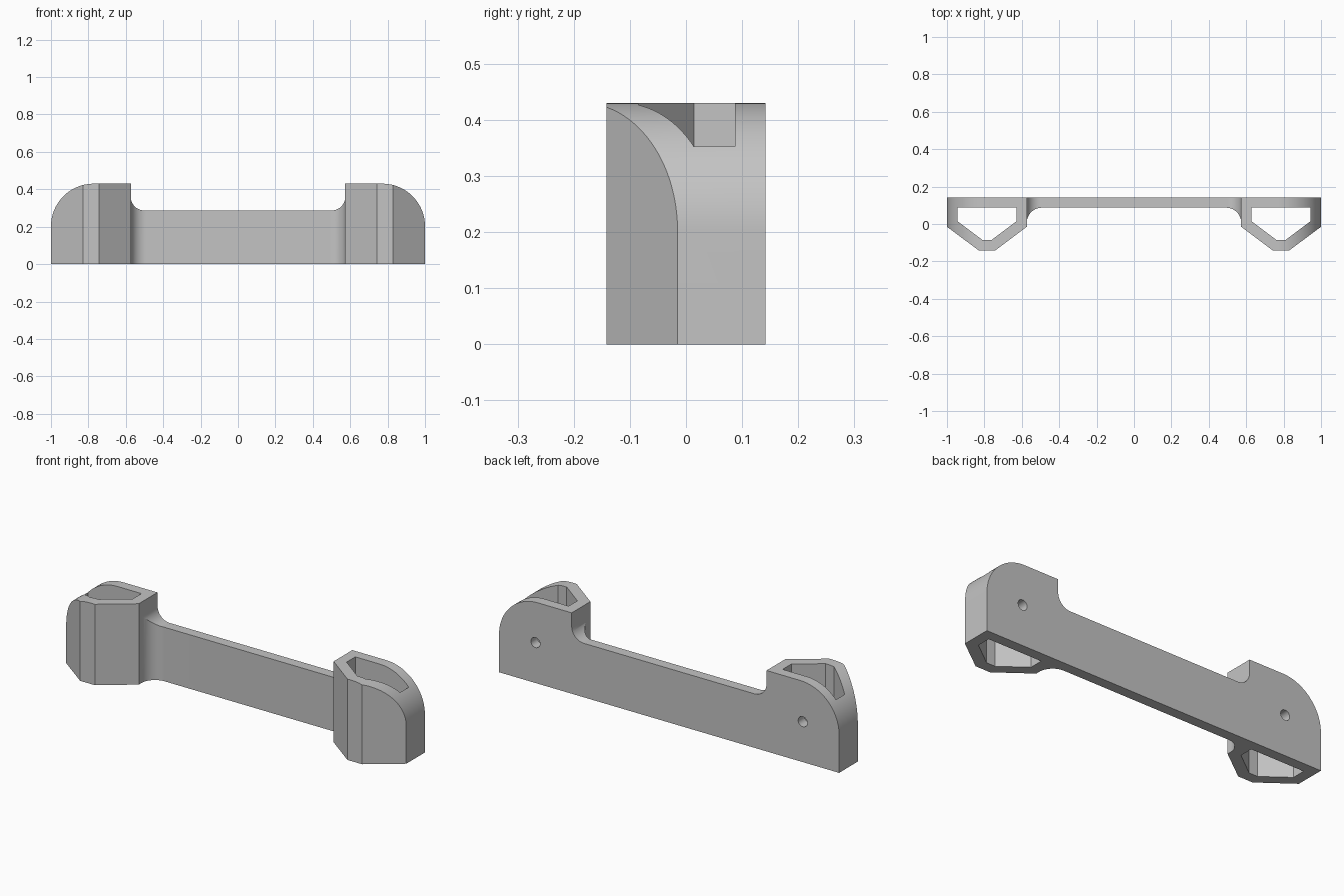
import bpy, bmesh
from math import sin, cos, radians, pi
from mathutils import Matrix

if "Cube" in bpy.data.objects:
    bpy.data.objects.remove(bpy.data.objects["Cube"])

W, H, D = 1.0, 0.43, 0.142      # half width, height, half depth
INNER = 0.573                   # inner side of each end housing

grey = bpy.data.materials.new("plain grey")
grey.use_nodes = True
grey.diffuse_color = (0.55, 0.55, 0.55, 1)
grey.node_tree.nodes["Principled BSDF"].inputs["Base Color"].default_value = (0.55, 0.55, 0.55, 1)


def arc(cx, cy, r, a0, a1, n=20):
    """Points on a circular arc, angles in degrees."""
    angles = [radians(a0 + (a1 - a0) * i / n) for i in range(n + 1)]
    return [(cx + r * cos(a), cy + r * sin(a)) for a in angles]


def mirrored(half):
    """Close a half outline with its mirror image in x."""
    return half + [(-x, y) for x, y in reversed(half)]


def prism(name, outline, lo, hi, axis="Z"):
    """Extrude an outline along z, or an (x, z) outline along y."""
    place = (lambda p, t: (p[0], p[1], t)) if axis == "Z" else (lambda p, t: (p[0], t, p[1]))
    bm = bmesh.new()
    face = bm.faces.new([bm.verts.new(place(p, lo)) for p in outline])
    top = bmesh.ops.extrude_face_region(bm, geom=[face])["geom"]
    for v in top:
        if isinstance(v, bmesh.types.BMVert):
            v.co["XYZ".index(axis)] = hi
    bmesh.ops.recalc_face_normals(bm, faces=bm.faces)
    mesh = bpy.data.meshes.new(name)
    bm.to_mesh(mesh)
    bm.free()
    mesh.materials.append(grey)
    obj = bpy.data.objects.new(name, mesh)
    bpy.context.collection.objects.link(obj)
    return obj


def combine(target, tool, operation):
    mod = target.modifiers.new(tool.name, "BOOLEAN")
    mod.operation, mod.solver, mod.object = operation, "EXACT", tool
    bpy.context.view_layer.objects.active = target
    bpy.ops.object.modifier_apply(modifier=mod.name)
    bpy.data.objects.remove(tool)


# Plan shape: thin bar flaring through fillets into two faceted housings
plan = [(W, D), (W, -0.015), (0.829, -D), (0.743, -D), (INNER, -0.015)]
plan += arc(INNER - 0.08, 0.007, 0.08, 0, 90)
bracket = prism("bracket", mirrored(plan), 0, H)

# Front silhouette: rounded outer shoulders and a lowered middle
r, f = 0.228, 0.072
front = [(W, 0)] + arc(W - r, H - r, r, 0, 90, 32) + [(INNER, H)]
front += arc(INNER - f, 0.287 + f, f, 0, -90)
combine(bracket, prism("silhouette", mirrored(front), -0.5, 0.5, "Y"), "INTERSECT")

# Open pockets and screw holes in both housings
pocket = [(0.943, 0.087), (0.943, 0.014), (0.811, -0.085),
          (0.761, -0.085), (0.629, 0.014), (0.629, 0.087)]
for side in (1, -1):
    combine(bracket, prism("pocket", [(side * x, y) for x, y in pocket], -0.1, 0.6), "DIFFERENCE")
    hole = arc(side * 0.786, 0.215, 0.027, 0, 345, 23)
    combine(bracket, prism("screw_hole", hole, 0.03, 0.2, "Y"), "DIFFERENCE")

# Smooth the fillets, keep the edges crisp
bpy.ops.object.select_all(action="DESELECT")
bracket.select_set(True)
bpy.context.view_layer.objects.active = bracket
bpy.ops.object.shade_smooth_by_angle(angle=radians(25))
